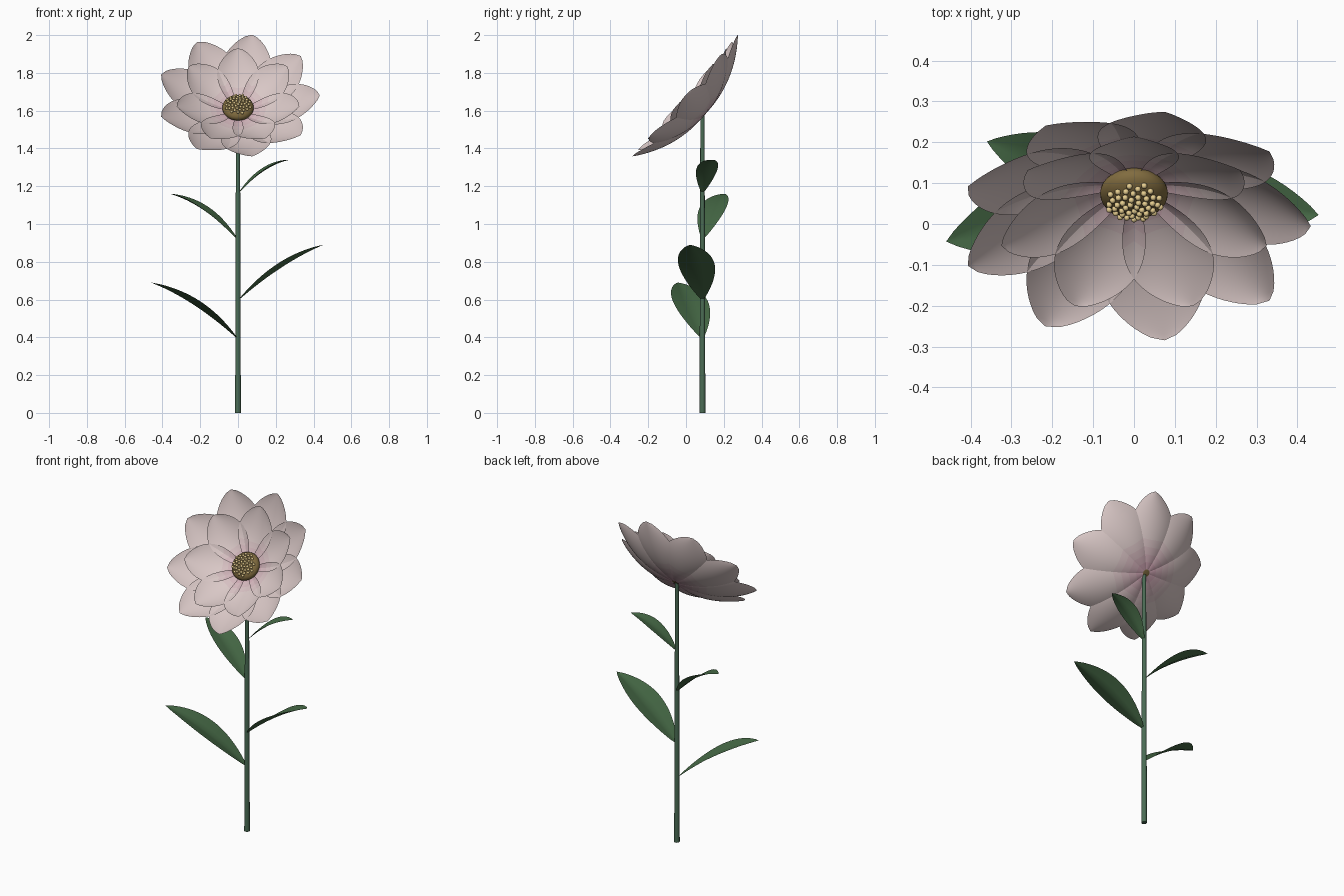
import bpy, bmesh
from math import sin, cos, pi, radians, sqrt
from mathutils import Matrix, Vector

if "Cube" in bpy.data.objects:
    bpy.data.objects.remove(bpy.data.objects["Cube"])


def material(name, rgb):
    m = bpy.data.materials.new(name)
    m.diffuse_color = (*rgb, 1)
    m.use_nodes = True
    m.node_tree.nodes["Principled BSDF"].inputs["Base Color"].default_value = m.diffuse_color
    return m


GREEN = material("stem_green", (0.07, 0.15, 0.09))
LEAF = material("leaf_green", (0.06, 0.14, 0.06))
# Petal shades from pink base to pale tip
PALE, PINK = Vector((0.70, 0.58, 0.57)), Vector((0.58, 0.35, 0.42))
PETALS = [material(f"petal_{k}", PINK.lerp(PALE, k / 4)) for k in range(5)]
BROWN = material("centre_brown", (0.22, 0.15, 0.05))
SEED = material("seed_yellow", (0.80, 0.62, 0.28))


def finish(bm, name, mats, matrix=Matrix()):
    me = bpy.data.meshes.new(name)
    for f in bm.faces:
        f.smooth = True
    bm.to_mesh(me)
    bm.free()
    me.transform(matrix)
    for m in mats:
        me.materials.append(m)
    ob = bpy.data.objects.new(name, me)
    bpy.context.collection.objects.link(ob)
    return ob


def sheet(name, fn, mats, matrix, nu=20, nv=10):
    """Grid surface fn(t along, s across -1..1); materials change over the inner half."""
    bm = bmesh.new()
    g = [[bm.verts.new(fn(i / nu, 2 * j / nv - 1)) for j in range(nv + 1)]
         for i in range(nu + 1)]
    for i in range(nu):
        for j in range(nv):
            f = bm.faces.new((g[i][j], g[i + 1][j], g[i + 1][j + 1], g[i][j + 1]))
            f.material_index = min(len(mats) - 1, int(2 * len(mats) * i / nu))
    bmesh.ops.remove_doubles(bm, verts=bm.verts, dist=1e-5)
    return finish(bm, name, mats, matrix)


# Stem
STEM_Y = 0.087
bm = bmesh.new()
bmesh.ops.create_cone(bm, cap_ends=True, segments=14, radius1=0.0155, radius2=0.011, depth=1.6,
                      matrix=Matrix.Translation((0, STEM_Y, 0.8)))
stem = finish(bm, "stem", [GREEN])
stem.data.set_sharp_from_angle(angle=radians(40))


# Leaves: attach height, tip x, tip y offset, rise, half width, arch
def leaf(name, z0, dx, dy, rise, half, arch):
    d = Vector((dx, dy, 0))
    side = Vector((-dy, dx, 0)).normalized()

    def fn(t, s):
        w = half * sin(pi * t ** 0.95) ** 0.85 if 0 < t < 1 else 0
        z = rise * t * (1 + arch * (1 - t)) + 0.25 * w * (abs(s) - 0.5)
        return d * t + side * (w * s) + Vector((0, 0, z))
    sheet(name, fn, [LEAF], Matrix.Translation((0, STEM_Y, z0)), 20, 6)


for i, spec in enumerate([(0.39, -0.46, -0.13, 0.30, 0.096, 0.55),
                          (0.595, 0.452, -0.065, 0.295, 0.097, 0.5),
                          (0.915, -0.36, 0.115, 0.245, 0.074, 0.72),
                          (1.16, 0.275, 0.05, 0.18, 0.057, 0.85)]):
    leaf(f"leaf_{i + 1}", *spec)

# Flower head frame, tilted toward the front
HEAD = Matrix.Translation((0, 0.09, 1.597)) @ Matrix.Rotation(radians(49), 4, 'X')


# Petals: cupped, curling up toward the rounded tip
def petal(name, angle, length, half, base, rise, power):
    def fn(t, s):
        w = half * (sin(pi * t ** 1.25) ** 0.68 if 0 < t < 1 else 0)
        w += 0.012 * (1 - t)
        r = 0.02 + (length - 0.02) * t
        return Vector((r, w * s, base + rise * t ** power + 0.27 * w * s * s))
    sheet(name, fn, PETALS, HEAD @ Matrix.Rotation(radians(angle), 4, 'Z'), 30, 16)


for i in range(9):
    petal(f"outer_petal_{i + 1}", 40 * i, 0.433, 0.127, -0.02, 0.146, 2.2)
for i in range(7):
    petal(f"inner_petal_{i + 1}", 90 + 360 / 7 * i, 0.333, 0.105, 0.0, 0.125, 1.9)

# Flower centre: flattened dome
bm = bmesh.new()
bmesh.ops.create_uvsphere(bm, u_segments=32, v_segments=16, radius=1,
                          matrix=Matrix.Translation((0, 0.004, 0.024)) @ Matrix.Diagonal((0.083, 0.083, 0.042, 1)))
finish(bm, "flower_centre", [BROWN], HEAD)

# Seeds in a spiral over the dome
bm = bmesh.new()
N = 48
for k in range(N):
    q = 0.82 * sqrt((k + 0.5) / N)
    a = k * 2.39996
    p = (0.083 * q * cos(a), 0.004 + 0.083 * q * sin(a), 0.027 + 0.042 * sqrt(1 - q * q))
    bmesh.ops.create_uvsphere(bm, u_segments=10, v_segments=6, radius=0.0075,
                              matrix=Matrix.Translation(p))
finish(bm, "seeds", [SEED], HEAD)
